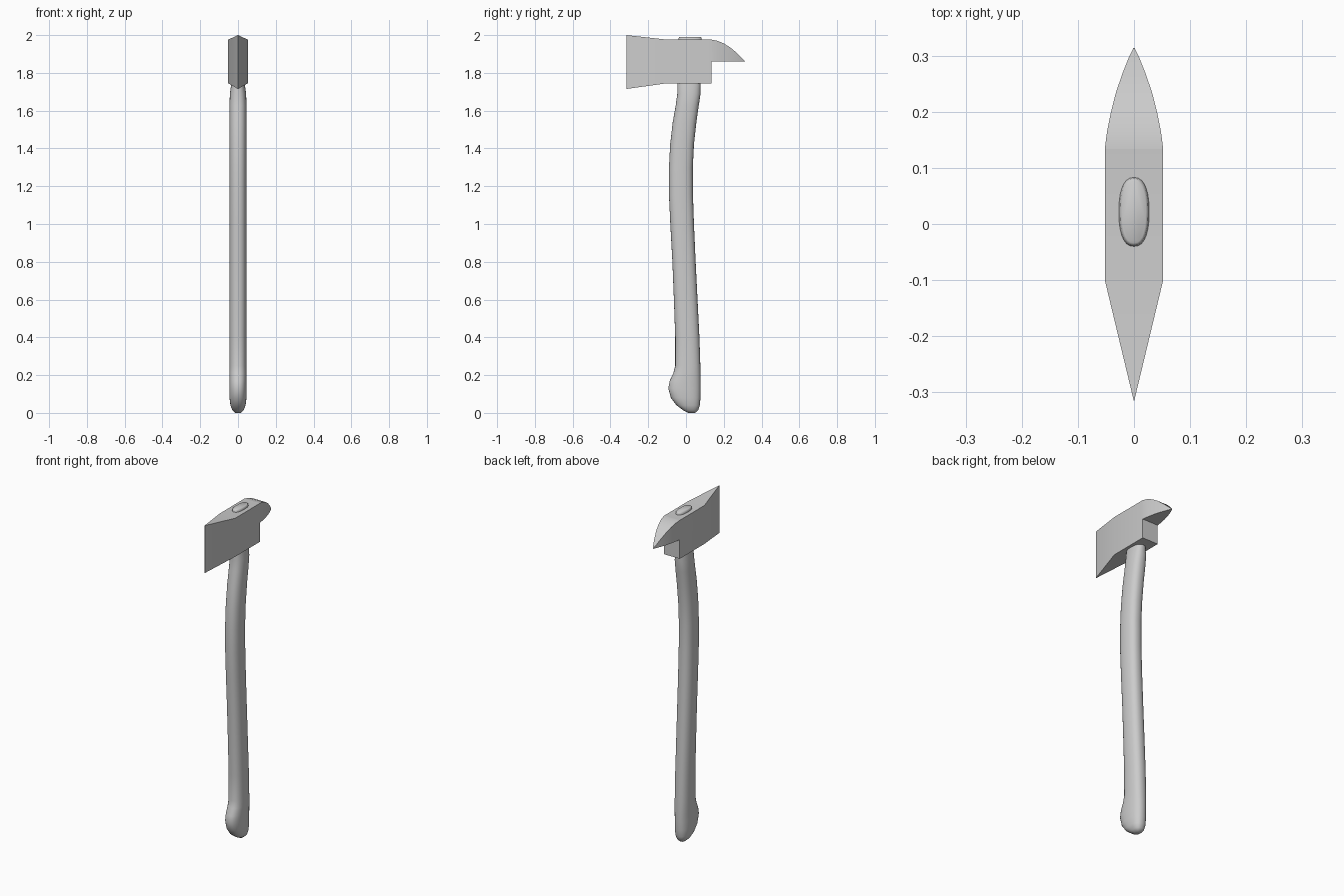
import bpy, bmesh, math


def finish(name, bm, angle):
    """Turn a bmesh into a smooth-shaded object."""
    bmesh.ops.remove_doubles(bm, verts=bm.verts, dist=1e-5)
    bmesh.ops.recalc_face_normals(bm, faces=bm.faces)
    me = bpy.data.meshes.new(name)
    bm.to_mesh(me)
    bm.free()
    ob = bpy.data.objects.new(name, me)
    bpy.context.collection.objects.link(ob)
    bpy.ops.object.select_all(action='DESELECT')
    ob.select_set(True)
    bpy.context.view_layer.objects.active = ob
    bpy.ops.object.shade_smooth_by_angle(angle=math.radians(angle))
    return ob


def loft(bm, rings):
    """Skin a list of closed point rings and cap both ends."""
    loops = [[bm.verts.new(p) for p in r] for r in rings]
    n = len(loops[0])
    for a, b in zip(loops, loops[1:]):
        for i in range(n):
            j = (i + 1) % n
            bm.faces.new((a[i], a[j], b[j], b[i]))
    bm.faces.new(loops[0])
    bm.faces.new(loops[-1])


# Head: rectangular sections along y, (y, half width, bottom z, top z)
sections = [(-0.315, 0.0004, 1.715, 2.0), (-0.1, 0.052, 1.745, 1.976),
            (0.134, 0.052, 1.745, 1.976), (0.1341, 0.052, 1.86, 1.976),
            (0.165, 0.048, 1.86, 1.97), (0.2, 0.041, 1.86, 1.956),
            (0.235, 0.032, 1.86, 1.934), (0.27, 0.02, 1.86, 1.905),
            (0.295, 0.01, 1.86, 1.88), (0.314, 0.001, 1.86, 1.861)]
bm = bmesh.new()
loft(bm, [[(-w, y, b), (w, y, b), (w, y, t), (-w, y, t)]
          for y, w, b, t in sections])
finish("axe_head", bm, 35)

# Handle: rounded sections up z, (z, front y, back y, half width)
stations = [(0.002, 0.012, 0.048, 0.014), (0.014, -0.015, 0.064, 0.03),
            (0.04, -0.05, 0.073, 0.04), (0.08, -0.08, 0.077, 0.045),
            (0.13, -0.094, 0.078, 0.046), (0.17, -0.086, 0.078, 0.046),
            (0.21, -0.067, 0.077, 0.046), (0.25, -0.057, 0.076, 0.045),
            (0.4, -0.057, 0.071, 0.045), (0.6, -0.064, 0.061, 0.045),
            (0.8, -0.072, 0.051, 0.045), (1.0, -0.083, 0.042, 0.045),
            (1.15, -0.09, 0.037, 0.045), (1.3, -0.09, 0.036, 0.045),
            (1.42, -0.084, 0.042, 0.045), (1.54, -0.07, 0.055, 0.045),
            (1.63, -0.054, 0.068, 0.045), (1.69, -0.046, 0.077, 0.043),
            (1.745, -0.046, 0.078, 0.035), (1.8, -0.04, 0.083, 0.027),
            (1.978, -0.04, 0.083, 0.027), (1.987, -0.038, 0.081, 0.025),
            (1.99, -0.034, 0.077, 0.021)]


def rounded_ring(z, front, back, w, n=28, power=2.4):
    ring = []
    for i in range(n):
        c, s = math.cos(2 * math.pi * i / n), math.sin(2 * math.pi * i / n)
        x = math.copysign(abs(c) ** (2 / power), c) * w
        y = math.copysign(abs(s) ** (2 / power), s) * (back - front) / 2
        ring.append((x, (front + back) / 2 + y, z))
    return ring


bm = bmesh.new()
loft(bm, [rounded_ring(*s) for s in stations])
for v in bm.verts:
    if v.co.z < 0.01:
        v.co.z = 0.0
finish("handle", bm, 60)
